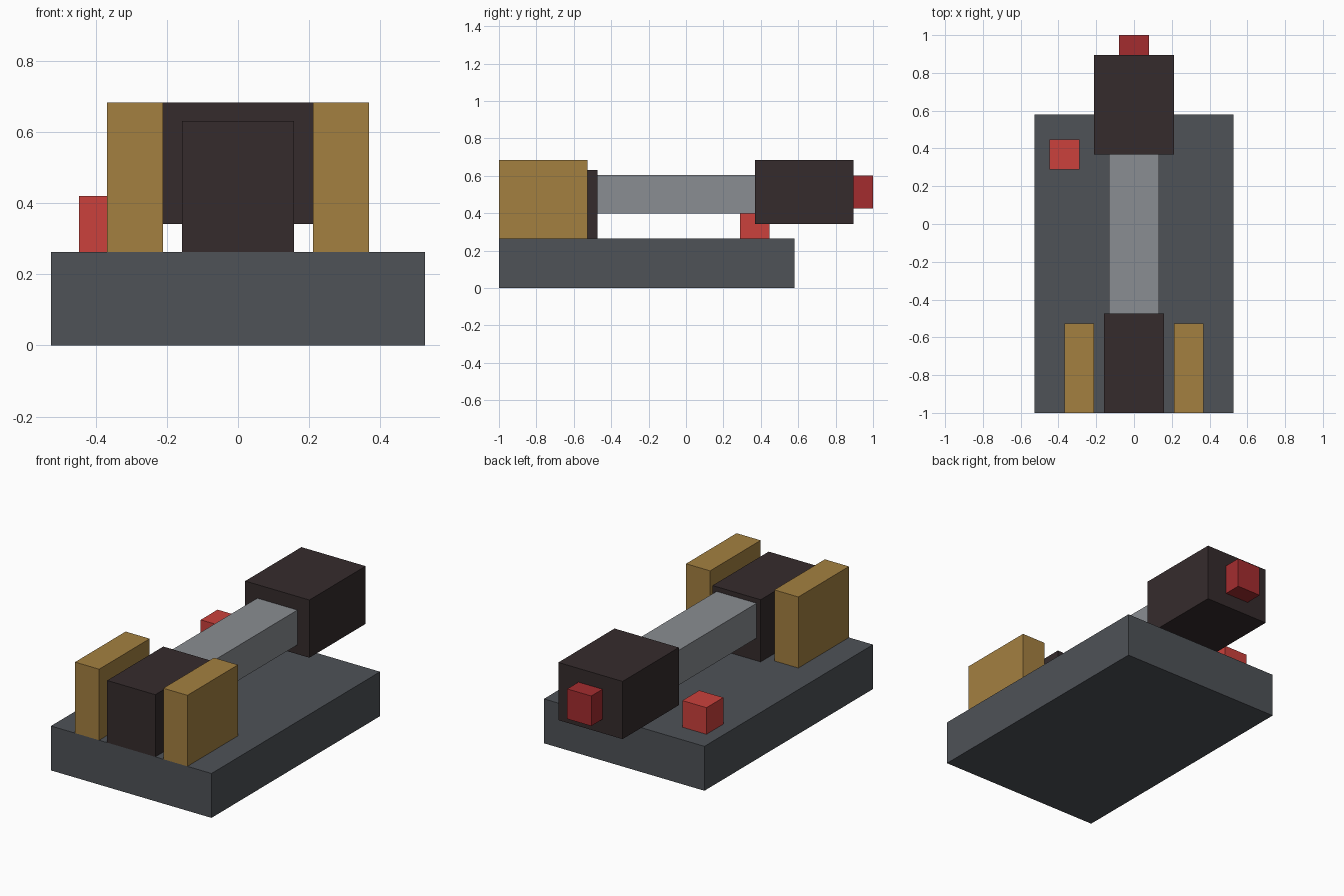
import bpy

if "Cube" in bpy.data.objects:
    bpy.data.objects.remove(bpy.data.objects["Cube"])

U = 2 / 38  # one design unit


def linear(c):
    c /= 255
    return c / 12.92 if c <= 0.04045 else ((c + 0.055) / 1.055) ** 2.4


def material(name, rgb):
    m = bpy.data.materials.new(name)
    m.diffuse_color = (*[linear(c) for c in rgb], 1)
    m.use_nodes = True
    m.node_tree.nodes["Principled BSDF"].inputs["Base Color"].default_value = m.diffuse_color
    return m


slate = material("slate grey", (78, 82, 87))
steel = material("steel grey", (138, 141, 146))
brass = material("brass", (164, 128, 64))
dark = material("dark brown", (53, 43, 44))
red = material("bright red", (203, 65, 60))
deep_red = material("deep red", (164, 44, 47))


def box(name, mat, x, y, z):
    """Box spanning the (min, max) ranges, given in design units."""
    spans = (x, y, z)
    bpy.ops.mesh.primitive_cube_add(size=1, location=[(a + b) / 2 * U for a, b in spans])
    ob = bpy.context.object
    ob.name = name
    ob.scale = [(b - a) * U for a, b in spans]
    bpy.ops.object.transform_apply(location=False, rotation=False, scale=True)
    ob.data.materials.append(mat)
    return ob


# Base slab
box("base", slate, (-10, 10), (-19, 11), (0, 5))

# Front block between two upright cheeks
box("front_block", dark, (-3, 3), (-19, -9), (5, 12))
for side, x in (("left", (-7, -4)), ("right", (4, 7))):
    box(side + "_cheek", brass, x, (-19, -10), (5, 13))

# Bar running back to the raised rear block and its end knob
box("bar", steel, (-2.5, 2.5), (-9, 7), (7.55, 11.47))
box("rear_block", dark, (-4, 4), (7, 17), (6.5, 13))
box("end_knob", deep_red, (-1.5, 1.5), (17, 19), (8.07, 11.45))

# Button on the base
box("button", red, (-8.5, -5.5), (5.5, 8.5), (5, 8))
